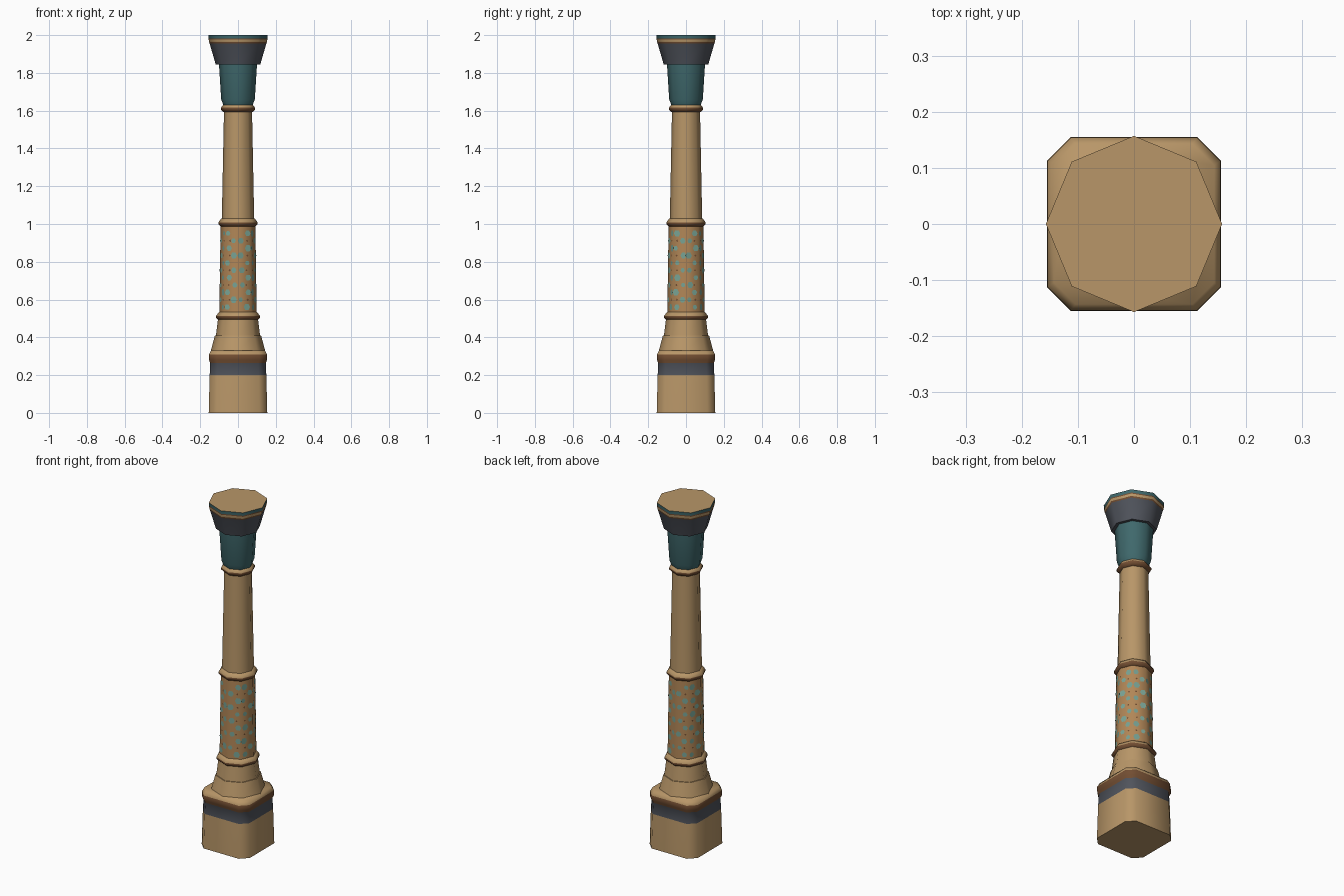
import bpy, bmesh, math, random
from mathutils import Vector

if "Cube" in bpy.data.objects:
    bpy.data.objects.remove(bpy.data.objects["Cube"])

random.seed(4)


def material(name, rgb):
    m = bpy.data.materials.new(name)
    m.diffuse_color = (*rgb, 1)
    m.use_nodes = True
    m.node_tree.nodes["Principled BSDF"].inputs["Base Color"].default_value = m.diffuse_color
    return m


MATS = {
    "tan": material("sandstone tan", (0.48, 0.305, 0.138)),
    "brown": material("brown trim", (0.17, 0.076, 0.032)),
    "slate": material("slate grey", (0.08, 0.088, 0.107)),
    "teal": material("dark teal", (0.05, 0.14, 0.15)),
    "ochre": material("ochre panel", (0.44, 0.24, 0.095)),
    "spot": material("pale teal spots", (0.19, 0.37, 0.30)),
}
NAMES = list(MATS)


def octagon(r):
    return [(r * math.cos(i * math.pi / 4), r * math.sin(i * math.pi / 4)) for i in range(8)]


def cut_square(h):
    c = h * 0.73
    return [(h, -c), (h, c), (c, h), (-c, h), (-h, c), (-h, -c), (-c, -h), (c, -h)]


def finish(name, bm, angle=60):
    me = bpy.data.meshes.new(name)
    bm.to_mesh(me)
    bm.free()
    for m in MATS.values():
        me.materials.append(m)
    for p in me.polygons:
        p.use_smooth = True
    me.set_sharp_from_angle(angle=math.radians(angle))
    ob = bpy.data.objects.new(name, me)
    bpy.context.collection.objects.link(ob)
    return ob


def stack(name, profile, section=octagon):
    """Loft sections up a profile of (size, z, colour of the band above)."""
    bm = bmesh.new()
    rings = [[bm.verts.new((x, y, z)) for x, y in section(s)] for s, z, _ in profile]
    for a, b, (_, _, col) in zip(rings, rings[1:], profile):
        for i in range(8):
            j = (i + 1) % 8
            bm.faces.new((a[i], a[j], b[j], b[i])).material_index = NAMES.index(col)
    bm.faces.new(rings[0][::-1]).material_index = NAMES.index(profile[0][2])
    bm.faces.new(rings[-1]).material_index = NAMES.index(profile[-1][2])
    return finish(name, bm)


# Square plinth with cut corners and painted bands
stack("plinth", [(0.155, 0, "tan"), (0.15, 0.2, "slate"), (0.147, 0.265, "brown"),
                 (0.154, 0.28, "brown"), (0.154, 0.308, "tan"), (0.143, 0.33, "tan")], cut_square)

# Eight-sided skirt and neck on the plinth
stack("skirt", [(0.145, 0.325, "tan"), (0.122, 0.41, "tan")])
stack("neck", [(0.118, 0.40, "tan"), (0.106, 0.495, "tan")])

# Shaft sections
stack("patterned_shaft", [(0.099, 0.52, "ochre"), (0.092, 0.995, "ochre")])
stack("upper_shaft", [(0.086, 1.01, "tan"), (0.074, 1.61, "tan")])


# Moulded rings: brown below, tan above
def ring(name, z, r):
    stack(name, [(r - 0.014, z - 0.02, "brown"), (r, z - 0.006, "brown"),
                 (r, z + 0.004, "tan"), (r - 0.016, z + 0.025, "tan")])


ring("lower_ring", 0.51, 0.116)
ring("middle_ring", 1.005, 0.104)
ring("upper_ring", 1.612, 0.090)

# Teal capital and flared cap
stack("capital", [(0.078, 1.63, "teal"), (0.089, 1.66, "teal"), (0.101, 1.85, "teal")])
stack("cap", [(0.118, 1.845, "slate"), (0.15, 1.955, "brown"), (0.153, 1.963, "tan"),
              (0.155, 1.976, "brown"), (0.155, 1.982, "teal"), (0.157, 2.0, "tan")])

# Painted spots: thin diamond plates scattered over the patterned shaft
bm = bmesh.new()
for side in range(8):
    ang = (side + 0.5) * math.pi / 4
    out = Vector((math.cos(ang), math.sin(ang), 0))
    along = Vector((-out.y, out.x, 0))
    for row in range(11):
        z = 0.56 + row * 0.039
        apothem = (0.099 - 0.007 * (z - 0.52) / 0.475) * math.cos(math.pi / 8) + 0.0015
        for u in ((-0.018, ) if (row + side) % 2 else (0.016, )):
            u += random.uniform(-0.006, 0.006)
            s = random.uniform(0.012, 0.019)
            c = out * apothem + along * u + Vector((0, 0, z))
            vs = [bm.verts.new(c + along * a * s + Vector((0, 0, b * s)))
                  for a, b in ((1, 0), (0.5, 0.9), (-0.5, 0.9), (-1, 0), (-0.5, -0.9), (0.5, -0.9))]
            bm.faces.new(vs).material_index = NAMES.index("spot")
            # small brown fleck beside each spot
            if row % 2:
                c = c - along * (2 * u * 0.9)
                vs = [bm.verts.new(c + along * a * 0.006 + Vector((0, 0, b * 0.006)))
                      for a, b in ((1, 0), (0, 1), (-1, 0), (0, -1))]
                bm.faces.new(vs).material_index = NAMES.index("brown")
finish("painted_spots", bm)
